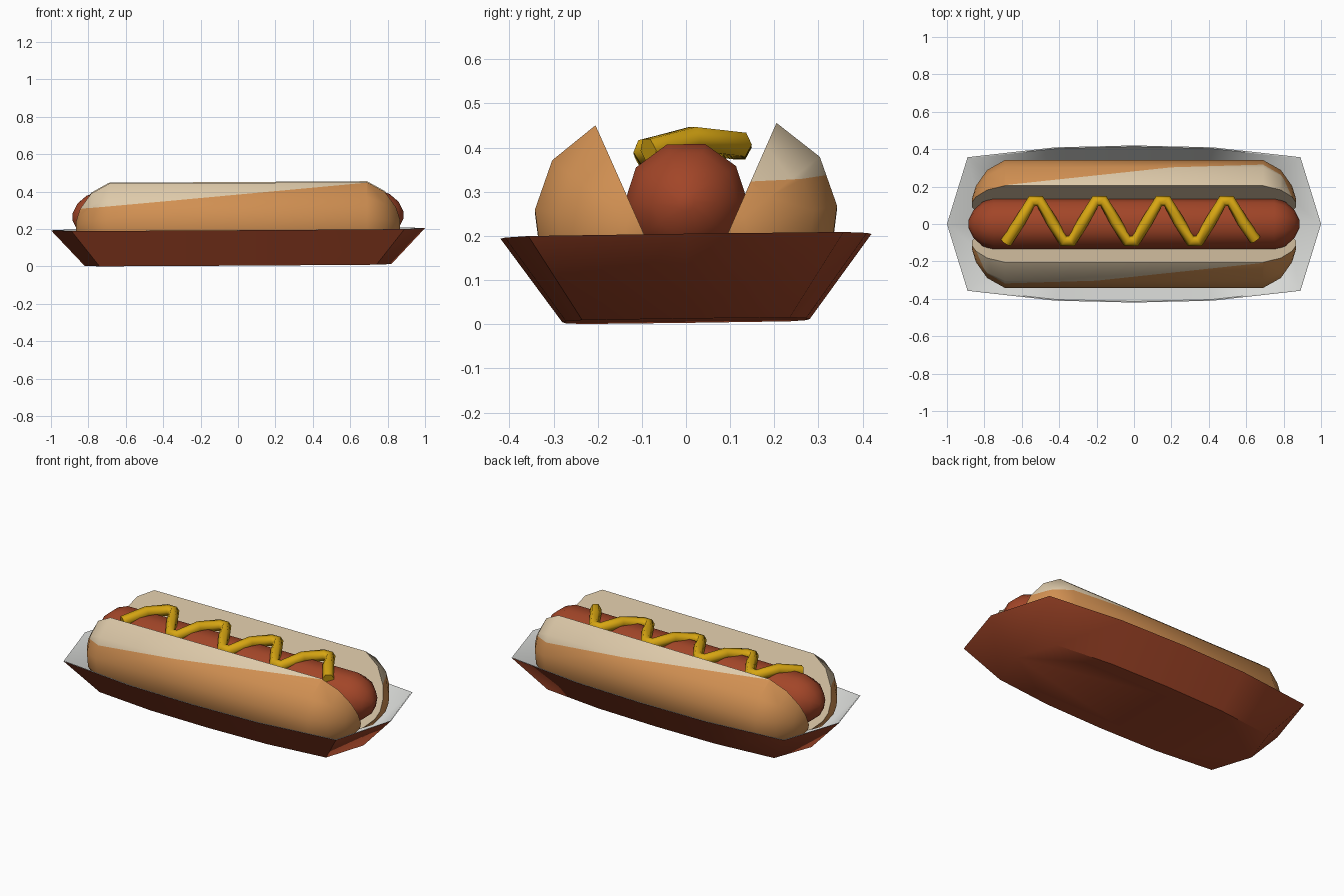
import bpy, bmesh, math
from mathutils import Vector

if "Cube" in bpy.data.objects:
    bpy.data.objects.remove(bpy.data.objects["Cube"])


def material(name, rgb):
    m = bpy.data.materials.new(name)
    m.diffuse_color = (*rgb, 1)
    m.use_nodes = True
    m.node_tree.nodes["Principled BSDF"].inputs["Base Color"].default_value = m.diffuse_color
    return m


RUST = material("rust brown", (0.36, 0.06, 0.021))
TAN = material("toasted tan", (0.64, 0.28, 0.085))
CREAM = material("bun cream", (0.73, 0.59, 0.40))
MUSTARD_YELLOW = material("mustard yellow", (0.68, 0.38, 0.006))
PAPER = material("paper white", (0.68, 0.69, 0.67))


def loft(rings):
    """Skin a stack of equal-length closed rings and cap both ends."""
    bm = bmesh.new()
    rows = [[bm.verts.new(p) for p in ring] for ring in rings]
    n = len(rows[0])
    for a, b in zip(rows, rows[1:]):
        for i in range(n):
            j = (i + 1) % n
            bm.faces.new((a[i], a[j], b[j], b[i]))
    bm.faces.new(rows[0][::-1])
    bm.faces.new(rows[-1])
    bmesh.ops.recalc_face_normals(bm, faces=bm.faces)
    return bm


def tilt(mesh):
    """The whole food sits very slightly tilted."""
    for v in mesh.vertices:
        v.co.z += 0.006 * v.co.x + 0.013 * v.co.y


def smooth(ob, degrees):
    bpy.ops.object.select_all(action='DESELECT')
    ob.select_set(True)
    bpy.context.view_layer.objects.active = ob
    bpy.ops.object.shade_smooth_by_angle(angle=math.radians(degrees))


def finish(bm, name, mats, degrees=50):
    mesh = bpy.data.meshes.new(name)
    bm.to_mesh(mesh)
    bm.free()
    for m in mats:
        mesh.materials.append(m)
    tilt(mesh)
    ob = bpy.data.objects.new(name, mesh)
    bpy.context.collection.objects.link(ob)
    smooth(ob, degrees)


# paper tray: rust outside, white inside
def outline(quarter, z, inset=0.0):
    """Full outline from the tip (y=0) to the middle (x=0) of one quarter."""
    q = [(x - inset if x else 0, y - inset if y else 0) for x, y in quarter]
    half = q + [(-x, y) for x, y in q[-2::-1]]
    full = half + [(x, -y) for x, y in half[-2:0:-1]]
    return [(x, y, z) for x, y in full]


rim = [(1.0, 0), (0.89, 0.357), (0.42, 0.41), (0, 0.42)]
base = [(0.82, 0), (0.74, 0.235), (0.38, 0.272), (0, 0.28)]
bm = loft([outline(base, 0.008), outline(rim, 0.199),
           outline(rim, 0.199, 0.006), outline(base, 0.014, 0.004)])
bm.faces.ensure_lookup_table()
n = 12
for i, f in enumerate(bm.faces):
    f.material_index = 1 if n <= i < 3 * n or i == 3 * n + 1 else 0
finish(bm, "tray", [RUST, PAPER])

# bun halves: cut capsules with a slanted inner face, toasted lower part
section = [(0.205, 0.449), (0.303, 0.371), (0.342, 0.26), (0.328, 0.15),
           (0.265, 0.065), (0.15, 0.025), (0.028, 0.048)]
pivot = (0.1, 0.211)
steps = [(0.69, 1), (0.785, 0.78), (0.845, 0.43), (0.866, 0.15)]
stations = [(-x, s) for x, s in steps[::-1]] + steps
inner_dir = Vector((0, -0.915, 0.403))
toast_dir = Vector((0.085, 0, 1))
toast_co = Vector((0, 0, 0.388))
for name, side in (("back_bun", 1), ("front_bun", -1)):
    bm = loft([[(x, pivot[0] + (y - pivot[0]) * s, pivot[1] + (z - pivot[1]) * s)
                for y, z in section] for x, s in stations])
    bmesh.ops.bisect_plane(bm, geom=bm.verts[:] + bm.edges[:] + bm.faces[:],
                           plane_co=toast_co, plane_no=toast_dir)
    bm.normal_update()
    for f in bm.faces:
        above = (f.calc_center_median() - toast_co).dot(toast_dir) > 0
        f.material_index = 1 if above or f.normal.dot(inner_dir) > 0.97 else 0
    # the front half is the back half turned half way round
    for v in bm.verts:
        v.co.x *= side
        v.co.y *= side
    finish(bm, name, [TAN, CREAM])

# sausage: ten-sided capsule
steps = [(0.75, 0.14), (0.81, 0.118), (0.858, 0.075), (0.885, 0.02)]
stations = [(-x, r) for x, r in steps[::-1]] + steps
bm = loft([[(x, r * math.cos(math.tau * k / 10), 0.27 + r * math.sin(math.tau * k / 10))
            for k in range(10)] for x, r in stations])
finish(bm, "sausage", [RUST])

# mustard: zigzag tube draped over the sausage
path = [(-0.685, -0.1, 0.385)]
for i in range(1, 8):
    x = -0.695 + i * 0.17
    y, z = (0.122, 0.402) if i % 2 else (-0.092, 0.39)
    path += [(x - 0.085, 0.015, 0.416), (x - 0.022, y, z), (x + 0.022, y, z)]
path += [(0.58, 0.015, 0.416), (0.65, -0.085, 0.39)]
curve = bpy.data.curves.new("mustard", 'CURVE')
curve.dimensions = '3D'
curve.bevel_depth = 0.031
curve.bevel_resolution = 1
curve.use_fill_caps = True
spline = curve.splines.new('POLY')
spline.points.add(len(path) - 1)
for p, co in zip(spline.points, path):
    p.co = (*co, 1)
curve.materials.append(MUSTARD_YELLOW)
ob = bpy.data.objects.new("mustard", curve)
bpy.context.collection.objects.link(ob)
bpy.ops.object.select_all(action='DESELECT')
ob.select_set(True)
bpy.context.view_layer.objects.active = ob
bpy.ops.object.convert(target='MESH')
ob = bpy.context.view_layer.objects.active
tilt(ob.data)
smooth(ob, 65)
